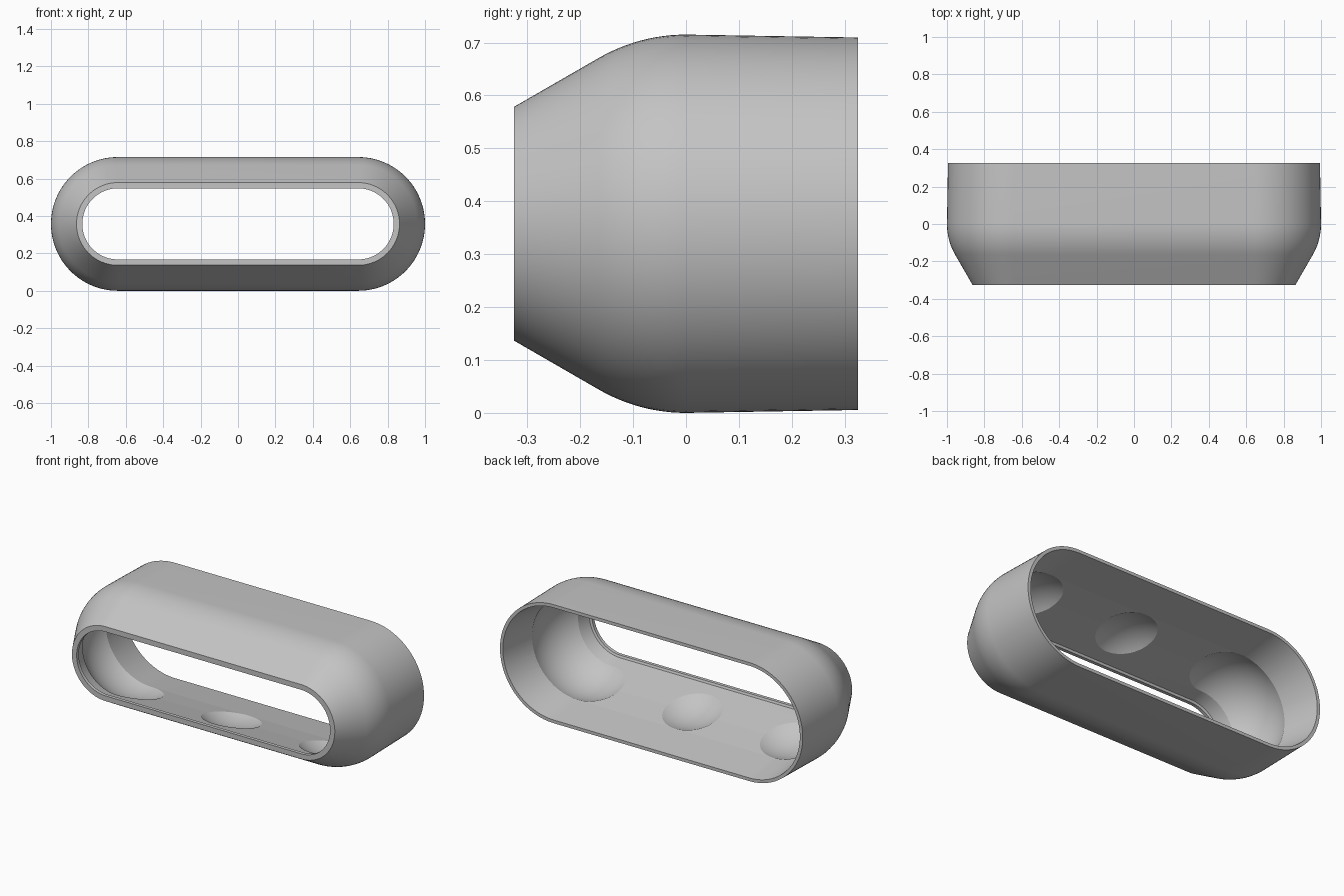
import bpy, bmesh, math

old = bpy.data.objects.get("Cube")
if old:
    bpy.data.objects.remove(old, do_unlink=True)

HALF_STRAIGHT = 0.6425   # half length of the flat stretch
MID_Z = 0.3575           # height of the long axis
ARC_STEPS = 48           # segments per rounded end

grey = bpy.data.materials.new("plain grey")
grey.use_nodes = True
colour = (0.55, 0.55, 0.55, 1)
grey.diffuse_color = colour
grey.node_tree.nodes["Principled BSDF"].inputs["Base Color"].default_value = colour


def stadium(bm, y, r):
    """Ring of vertices: two half circles joined by straight sides."""
    ring = []
    for side in (1, -1):
        for i in range(ARC_STEPS + 1):
            a = math.pi * i / ARC_STEPS - math.pi / 2
            ring.append(bm.verts.new((side * (HALF_STRAIGHT + r * math.cos(a)), y,
                                      MID_Z + side * r * math.sin(a))))
    return ring


# Wall section as (depth, radius): outside from back to front, then inside
section = [(0.325, 0.352)]
for i in range(13):
    a = math.radians(30 * i / 12)
    section.append((-0.33 * math.sin(a), 0.0275 + 0.33 * math.cos(a)))
section += [(-0.325, 0.221), (-0.325, 0.19), (-0.305, 0.19), (-0.3, 0.203),
            (-0.06, 0.263), (0.1, 0.298), (0.325, 0.333)]

# Hollow body lofted through the section
bm = bmesh.new()
rings = [stadium(bm, y, r) for y, r in section]
count = len(rings[0])
for a, b in zip(rings, rings[1:] + rings[:1]):
    for i in range(count):
        j = (i + 1) % count
        bm.faces.new((a[i], a[j], b[j], b[i]))
bmesh.ops.recalc_face_normals(bm, faces=bm.faces)
mesh = bpy.data.meshes.new("hollow_body")
bm.to_mesh(mesh)
bm.free()
body = bpy.data.objects.new("hollow_body", mesh)
bpy.context.collection.objects.link(body)
mesh.materials.append(grey)

# Three round pockets carved into the inner wall
for x in (-HALF_STRAIGHT, 0, HALF_STRAIGHT):
    bpy.ops.mesh.primitive_uv_sphere_add(segments=64, ring_count=40, radius=0.315,
                                         location=(x, 0, MID_Z))
    cutter = bpy.context.object
    cutter.name = "pocket_cutter"
    cutter.hide_render = True
    cutter.data.materials.append(grey)
    cut = body.modifiers.new("pocket", "BOOLEAN")
    cut.operation = "DIFFERENCE"
    cut.solver = "EXACT"
    cut.object = cutter
    bpy.context.view_layer.objects.active = body
    bpy.ops.object.modifier_apply(modifier=cut.name)
    bpy.data.objects.remove(cutter, do_unlink=True)

# Smooth surfaces with crisp rims
bpy.ops.object.select_all(action="DESELECT")
body.select_set(True)
bpy.context.view_layer.objects.active = body
bpy.ops.object.shade_smooth_by_angle(angle=math.radians(20))
